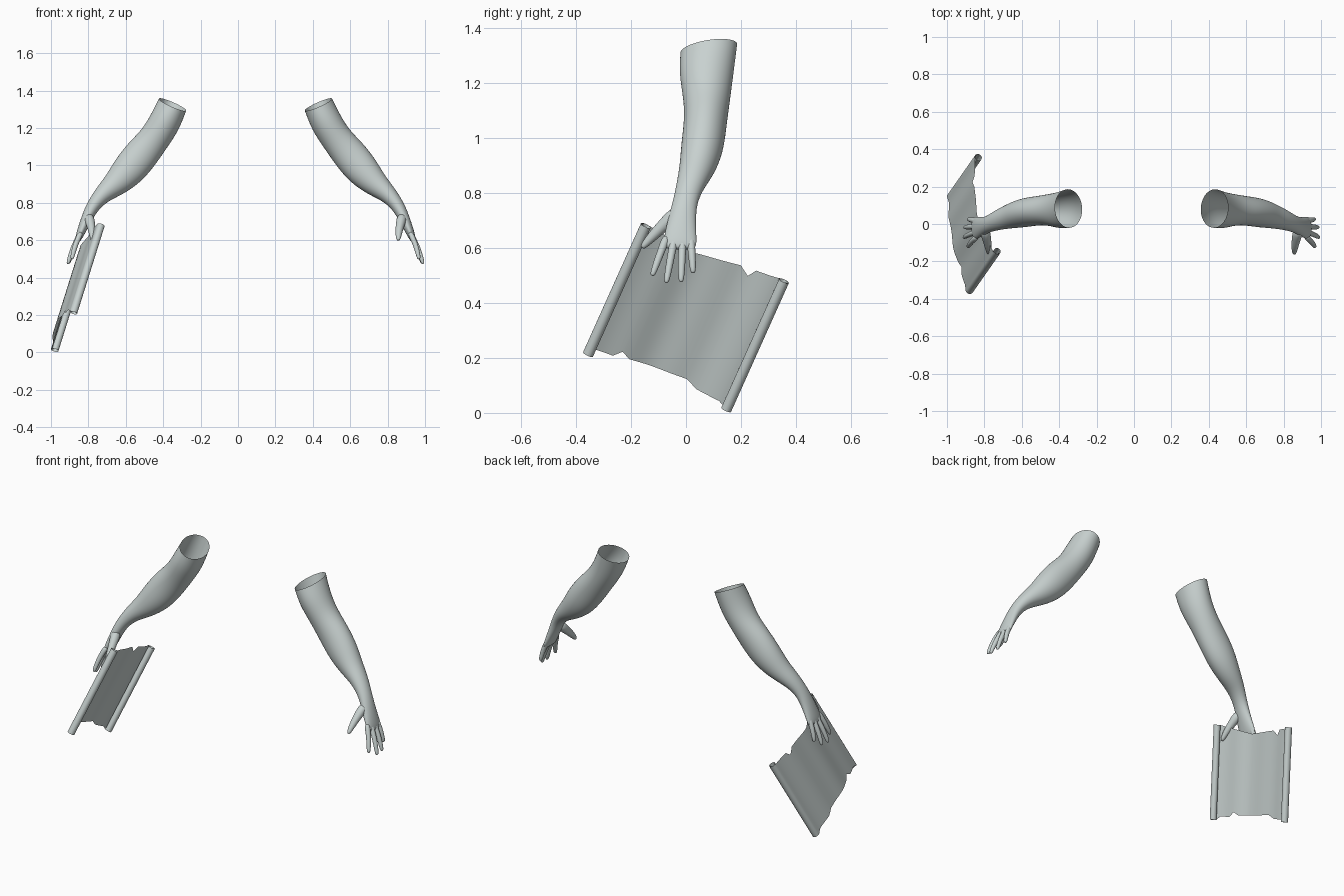
import bpy, bmesh, math
from mathutils import Vector

if "Cube" in bpy.data.objects:
    bpy.data.objects.remove(bpy.data.objects["Cube"], do_unlink=True)

grey = bpy.data.materials.new("pale_grey_green")
grey.use_nodes = True
GREY = (0.58, 0.64, 0.63, 1)
grey.diffuse_color = GREY
grey.node_tree.nodes["Principled BSDF"].inputs["Base Color"].default_value = GREY

MIRROR_X = 0.04   # the arms mirror about this plane
SIDES = 16


def finish(bm, name, subdivisions):
    bmesh.ops.recalc_face_normals(bm, faces=bm.faces)
    mesh = bpy.data.meshes.new(name)
    bm.to_mesh(mesh)
    bm.free()
    mesh.materials.append(grey)
    mesh.shade_smooth()
    obj = bpy.data.objects.new(name, mesh)
    bpy.context.collection.objects.link(obj)
    if subdivisions:
        mod = obj.modifiers.new("smooth", 'SUBSURF')
        mod.levels = mod.render_levels = subdivisions
    return obj


def loft(bm, sections, sides, rim_tilt=0, cap_start=False):
    """Tube through (x, y, z, radius across, radius along y) sections, closed at its end."""
    centres = [Vector(s[:3]) for s in sections]
    rings = []
    for i, (c, s) in enumerate(zip(centres, sections)):
        t = centres[min(i + 1, len(centres) - 1)] - centres[max(i - 1, 0)]
        across = Vector((-t.z, 0, t.x)).normalized()
        along = t.cross(across).normalized()
        if along.y < 0:
            along = -along
        ring = []
        for k in range(sides):
            a = math.tau * k / sides
            p = c + across * s[3] * math.cos(a) + along * s[4] * math.sin(a)
            if i == 0:
                p.z += rim_tilt * math.sin(a)
            ring.append(bm.verts.new(p))
        rings.append(ring)
    for r, q in zip(rings, rings[1:]):
        for k in range(sides):
            j = (k + 1) % sides
            bm.faces.new((r[k], r[j], q[j], q[k]))
    bm.faces.new(rings[-1])
    if cap_start:
        bm.faces.new(rings[0])


def digit(bm, base, tip, r0, r1, bend):
    """Tapered finger with a slight bend and a rounded end."""
    base, tip = Vector(base), Vector(tip)
    sections = []
    for f, k in ((0, 1), (.35, .95), (.6, 1), (.85, .95), (.96, .8), (1, .4)):
        p = base.lerp(tip, f) + Vector(bend) * math.sin(math.pi * f)
        r = (r0 + (r1 - r0) * f) * k
        sections.append((*p, r, r))
    loft(bm, sections, 8, cap_start=True)


# Arm from the open upper rim through elbow and wrist to the knuckles
ARM = [
    (.430, .083, 1.325, .081, .106),
    (.470, .073, 1.230, .088, .101),
    (.528, .076, 1.140, .084, .086),
    (.598, .071, 1.057, .096, .079),
    (.670, .060, .967, .093, .080),
    (.742, .042, .893, .068, .067),
    (.805, .022, .845, .048, .055),
    (.857, .000, .782, .036, .044),
    (.887, -.012, .720, .031, .049),
    (.917, -.020, .650, .024, .059),
    (.934, -.022, .608, .018, .062),
    (.938, -.022, .594, .011, .050),
]
# Fingers: base y, then tip
FINGERS = [
    (-.068, (.968, -.123, .498)),
    (-.040, (.990, -.072, .472)),
    (-.012, (.986, -.018, .475)),
    (.016, (.965, .026, .508)),
]


def build_arm(name, mirrored):
    bm = bmesh.new()
    loft(bm, ARM, SIDES, rim_tilt=.025)
    for y, tip in FINGERS:
        digit(bm, (.918, y, .645), tip, .018, .0125, (.006, 0, .003))
    digit(bm, (.880, -.025, .735), (.857, -.160, .600), .034, .013, (-.006, -.012, -.008))
    if mirrored:
        for v in bm.verts:
            v.co.x = 2 * MIRROR_X - v.co.x
    finish(bm, name, 2)


build_arm("left_arm", False)
build_arm("right_arm", True)

# Scroll frame: origin at the top of the front roll, one axis down and one across
ORIGIN = Vector((-.732, -.145, .68))
DOWN = Vector((-.147, -.21, -.468))
ACROSS = Vector((-.10, .50, -.20))
OUT = ACROSS.cross(DOWN).normalized()
WIDTH = ACROSS.length
ROLL = .022

# Torn edges: position across, position down
TORN_TOP = [(0, 0), (.1, .02), (.25, .05), (.40, .08), (.55, .06), (.71, .037),
            (.78, .086), (.815, .026), (.95, .01), (1, 0)]
TORN_BOTTOM = [(0, 1), (.05, .962), (.166, .962), (.217, .911), (.28, .946),
               (.694, .928), (.776, .967), (.94, .973), (1, 1)]


def edge_at(points, s):
    for (a, p), (b, q) in zip(points, points[1:]):
        if s <= b:
            return p + (q - p) * (s - a) / (b - a)
    return points[-1][1]


def curl(centre, direction):
    """Spiral profile starting where the sheet meets the roll."""
    out = []
    for k in range(1, 37):
        a = math.pi / 2 + direction * math.radians(15 * k)
        r = ROLL - .0002 * k
        out.append((centre + r * math.cos(a), r * math.sin(a), 0, 1))
    return out


def build_scroll():
    columns = curl(0, 1)[::-1]
    steps = sorted({round(i / 40, 3) for i in range(41)}
                   | {p[0] for p in TORN_TOP + TORN_BOTTOM})
    for s in steps:
        belly = .032 * math.sin(math.pi * s) ** 1.3 + .003 * math.sin(6 * math.pi * s)
        columns.append((s * WIDTH, ROLL + belly, edge_at(TORN_TOP, s), edge_at(TORN_BOTTOM, s)))
    columns += curl(WIDTH, -1)
    bm = bmesh.new()
    rows = 8
    grid = []
    for u, n, top, bottom in columns:
        base = ORIGIN + ACROSS.normalized() * u + OUT * n
        grid.append([bm.verts.new(base + DOWN * (top + (bottom - top) * j / rows))
                     for j in range(rows + 1)])
    for a, b in zip(grid, grid[1:]):
        for j in range(rows):
            bm.faces.new((a[j], b[j], b[j + 1], a[j + 1]))
    finish(bm, "parchment_scroll", 0)


build_scroll()
